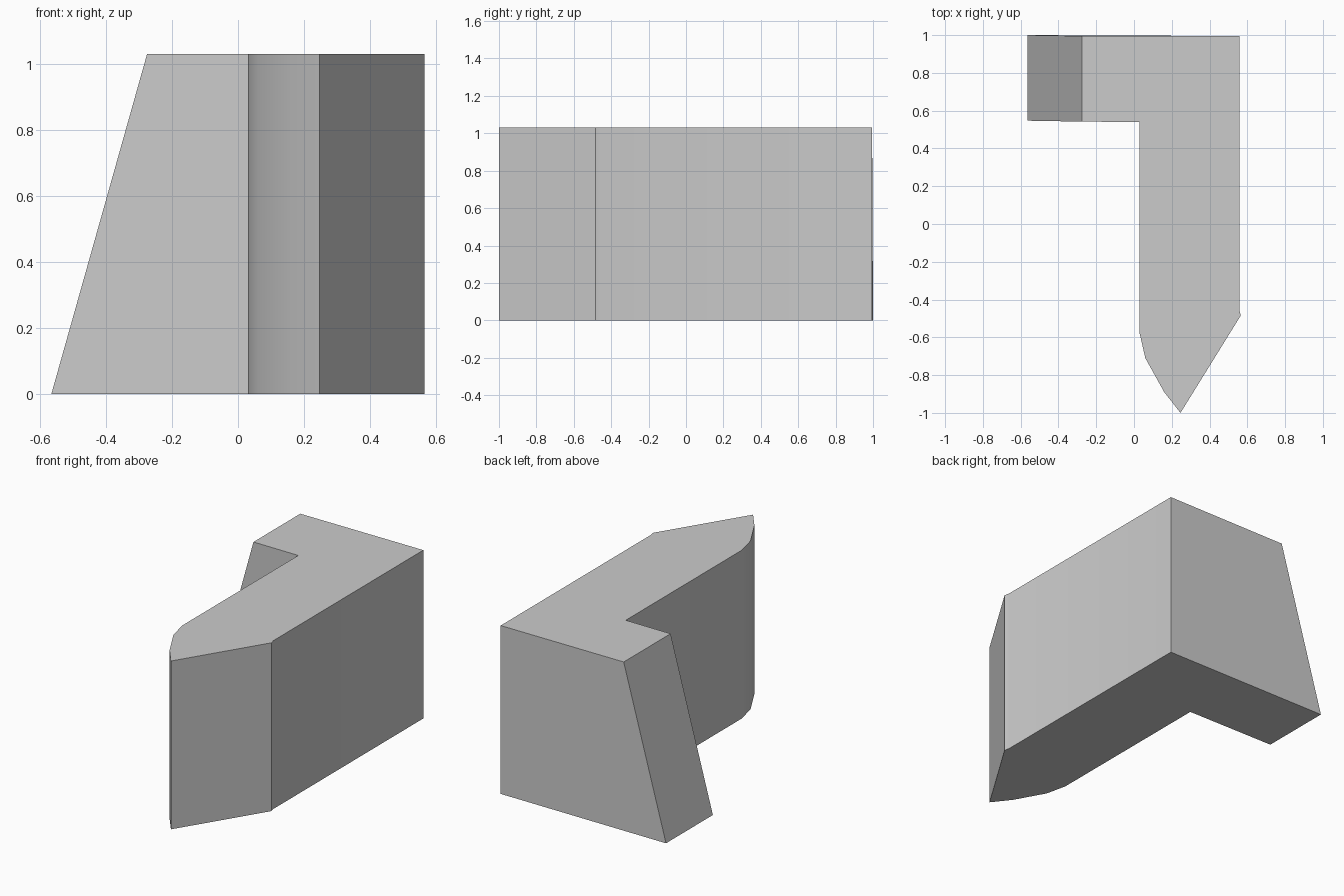
import bpy
import bmesh
import math

cube = bpy.data.objects.get("Cube")
if cube:
    bpy.data.objects.remove(cube, do_unlink=True)

HEIGHT = 1.03
SLOPE_RUN = 0.29   # how far the slanted end spreads at the base

# One plain grey
grey = bpy.data.materials.new("plain_grey")
grey.use_nodes = True
colour = (0.6, 0.6, 0.6, 1)
grey.diffuse_color = colour
grey.node_tree.nodes["Principled BSDF"].inputs["Base Color"].default_value = colour

# Hooked plan outline at the top: short arm, long arm, curved pointed tip
outline = [
    (-0.275, 0.995), (-0.275, 0.542), (0.03, 0.54),
    (0.03, -0.58), (0.06, -0.71), (0.16, -0.89), (0.246, -1.0),
    (0.565, -0.485), (0.558, -0.455), (0.558, 0.995),
]

bm = bmesh.new()
bottom = bm.faces.new([bm.verts.new((x, y, 0)) for x, y in outline])
extruded = bmesh.ops.extrude_face_region(bm, geom=[bottom])
top_verts = [v for v in extruded["geom"] if isinstance(v, bmesh.types.BMVert)]
bmesh.ops.translate(bm, verts=top_verts, vec=(0, 0, HEIGHT))

# Spread the foot of the short arm into a slanted end
for v in bm.verts:
    if v.co.z < 0.01:
        if v.co.x < -0.2:
            v.co.x -= SLOPE_RUN
            v.co.y += 0.005

bmesh.ops.recalc_face_normals(bm, faces=bm.faces)
mesh = bpy.data.meshes.new("hooked_block")
bm.to_mesh(mesh)
bm.free()
mesh.materials.append(grey)

block = bpy.data.objects.new("hooked_block", mesh)
bpy.context.collection.objects.link(block)

# Smooth the rounded flank, keep the corners sharp
bpy.ops.object.select_all(action="DESELECT")
block.select_set(True)
bpy.context.view_layer.objects.active = block
bpy.ops.object.shade_smooth_by_angle(angle=math.radians(25))
